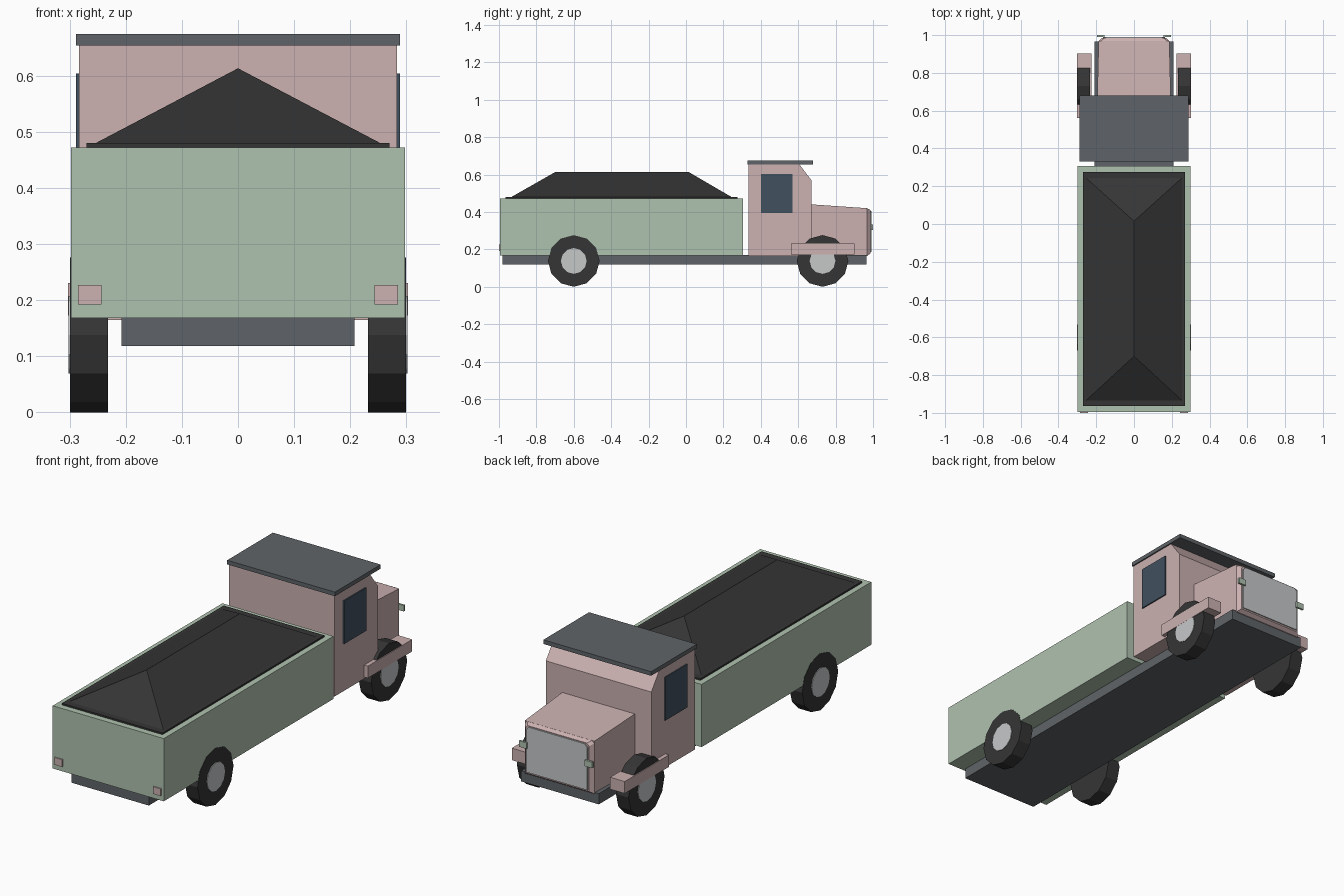
import bpy, bmesh
from math import pi
from mathutils import Matrix

cube = bpy.data.objects.get("Cube")
if cube:
    bpy.data.objects.remove(cube, do_unlink=True)


def material(name, rgb):
    """Flat material from 0-255 display values, stored as linear."""
    col = [(c / 255 / 12.92) if c < 11 else ((c / 255 + 0.055) / 1.055) ** 2.4 for c in rgb] + [1]
    m = bpy.data.materials.new(name)
    m.use_nodes = True
    m.diffuse_color = col
    bsdf = next(n for n in m.node_tree.nodes if n.type == "BSDF_PRINCIPLED")
    bsdf.inputs["Base Color"].default_value = col
    return m


GREEN = material("pale green", (175, 194, 175))
PINK = material("dusty pink", (204, 177, 177))
GREY = material("slate grey", (95, 100, 104))
BLACK = material("charcoal", (53, 53, 53))
GLASS = material("dark blue glass", (65, 80, 95))
SILVER = material("silver", (198, 200, 201))


def finish(name, bm, mat):
    bmesh.ops.recalc_face_normals(bm, faces=bm.faces)
    mesh = bpy.data.meshes.new(name)
    bm.to_mesh(mesh)
    bm.free()
    mesh.materials.append(mat)
    ob = bpy.data.objects.new(name, mesh)
    bpy.context.collection.objects.link(ob)
    return ob


def loft(name, ring_a, ring_b, mat):
    """Solid between two matching outlines."""
    bm = bmesh.new()
    a = [bm.verts.new(p) for p in ring_a]
    b = [bm.verts.new(p) for p in ring_b]
    bm.faces.new(a)
    bm.faces.new(b)
    for i in range(len(a)):
        j = (i + 1) % len(a)
        bm.faces.new((a[i], a[j], b[j], b[i]))
    return finish(name, bm, mat)


def box(name, x, y, z, mat):
    ring = [(x[0], y[0]), (x[1], y[0]), (x[1], y[1]), (x[0], y[1])]
    return loft(name, [(*p, z[0]) for p in ring], [(*p, z[1]) for p in ring], mat)


def side_profile(name, half, points, mat):
    """Extrude a y-z outline across the width."""
    return loft(name, [(-half, *p) for p in points], [(half, *p) for p in points], mat)


def front_ring(half, y, z0, z1, cut):
    """Outline facing along y, with chamfered top corners."""
    return [(-half, y, z0), (half, y, z0), (half, y, z1 - cut),
            (half - cut, y, z1), (cut - half, y, z1), (-half, y, z1 - cut)]


def disc(name, x0, x1, y, z, radius, sides, mat):
    bm = bmesh.new()
    bmesh.ops.create_cone(bm, cap_ends=True, segments=sides, radius1=radius,
                          radius2=radius, depth=abs(x1 - x0))
    # turn the axis sideways, keeping a corner at the bottom
    bmesh.ops.transform(bm, verts=bm.verts, matrix=Matrix.Translation(((x0 + x1) / 2, y, z))
                        @ Matrix.Rotation(pi / 2, 4, "Y"))
    return finish(name, bm, mat)


# Chassis and cargo bed
box("chassis", (-0.208, 0.208), (-0.98, 0.965), (0.118, 0.17), GREY)
box("cargo_bed", (-0.298, 0.298), (-0.994, 0.306), (0.168, 0.472), GREEN)

# Heaped load: flat base and hipped ridge
box("load_base", (-0.27, 0.27), (-0.964, 0.276), (0.45, 0.48), BLACK)
bm = bmesh.new()
back_l, back_r, front_r, front_l = [bm.verts.new((x, y, 0.479)) for x, y in
                                    ((-0.255, -0.935), (0.255, -0.935), (0.255, 0.245), (-0.255, 0.245))]
ridge_b, ridge_f = [bm.verts.new((0, y, 0.613)) for y in (-0.70, 0.015)]
for f in ((back_l, back_r, front_r, front_l), (back_l, back_r, ridge_b), (front_r, front_l, ridge_f),
          (back_r, front_r, ridge_f, ridge_b), (front_l, back_l, ridge_b, ridge_f)):
    bm.faces.new(f)
finish("load_heap", bm, BLACK)

# Cab, roof and bonnet
side_profile("cab", 0.283, [(0.335, 0.164), (0.67, 0.164), (0.67, 0.57), (0.605, 0.656), (0.335, 0.656)], PINK)
box("roof", (-0.289, 0.289), (0.33, 0.68), (0.654, 0.674), GREY)
loft("bonnet",
     [(-0.195, 0.66, 0.164), (0.195, 0.66, 0.164), (0.195, 0.66, 0.441), (-0.195, 0.66, 0.441)],
     [(-0.187, 0.968, 0.164), (0.187, 0.968, 0.164), (0.187, 0.968, 0.42), (-0.187, 0.968, 0.42)], PINK)
loft("nose", front_ring(0.187, 0.967, 0.164, 0.42, 0.012),
     front_ring(0.17, 0.986, 0.178, 0.41, 0.012), PINK)
loft("grille", front_ring(0.164, 0.985, 0.185, 0.406, 0.015),
     front_ring(0.164, 0.991, 0.185, 0.406, 0.015), SILVER)

# Paired parts
for s, side in ((1, "left"), (-1, "right")):
    def span(a, b):
        return sorted((s * a, s * b))

    box(side + "_window", span(0.28, 0.289), (0.402, 0.57), (0.395, 0.604), GLASS)
    box(side + "_mudguard", span(0.225, 0.303), (0.562, 0.902), (0.172, 0.23), PINK)
    box(side + "_headlamp", span(0.155, 0.196), (0.99, 1.0), (0.303, 0.332), GREEN)
    box(side + "_tail_lamp", span(0.243, 0.285), (-1.0, -0.99), (0.192, 0.227), PINK)
    for end, y in (("front", 0.73), ("rear", -0.6)):
        disc(f"{side}_{end}_tyre", s * 0.232, s * 0.2995, y, 0.138, 0.138, 12, BLACK)
        disc(f"{side}_{end}_hub", s * 0.28, s * 0.3025, y, 0.138, 0.069, 12, SILVER)
